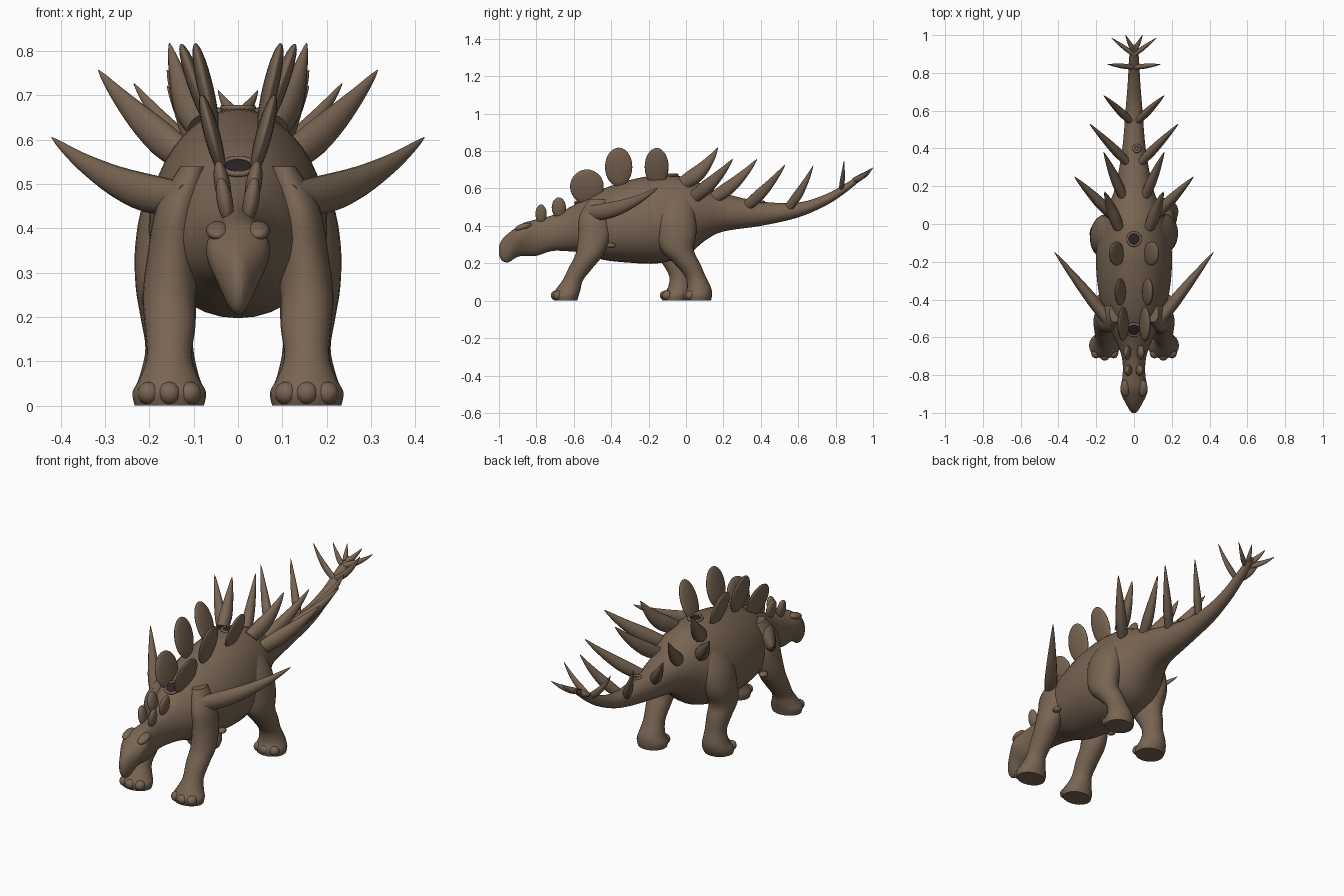
import bpy, bmesh, math
from mathutils import Vector

default_cube = bpy.data.objects.get("Cube")
if default_cube:
    bpy.data.objects.remove(default_cube, do_unlink=True)


def make_material(name, colour):
    mat = bpy.data.materials.new(name)
    mat.use_nodes = True
    mat.diffuse_color = colour
    shader = mat.node_tree.nodes["Principled BSDF"]
    shader.inputs["Base Color"].default_value = colour
    shader.inputs["Roughness"].default_value = 0.8
    return mat


HIDE = make_material("brown hide", (0.19, 0.13, 0.085, 1))
HOLLOW = make_material("dark hollow", (0.025, 0.018, 0.022, 1))
X, Y, Z = Vector((1, 0, 0)), Vector((0, 1, 0)), Vector((0, 0, 1))


def finish(obj, name, mat=HIDE):
    obj.name = name
    obj.data.materials.clear()
    obj.data.materials.append(mat)
    bpy.ops.object.select_all(action="DESELECT")
    obj.select_set(True)
    bpy.context.view_layer.objects.active = obj
    bpy.ops.object.shade_smooth_by_angle(angle=math.radians(50))
    return obj


def smooth_rows(rows, steps):
    """Catmull-Rom interpolation of rows of numbers."""
    out = []
    for i in range(len(rows) - 1):
        a, b, c, d = (rows[min(max(i + k, 0), len(rows) - 1)] for k in (-1, 0, 1, 2))
        for s in range(steps):
            t = s / steps
            out.append([q + t * (r - p) / 2 + t * t * (p - 2.5 * q + 2 * r - w / 2)
                        + t ** 3 * (1.5 * (q - r) + (w - p) / 2)
                        for p, q, r, w in zip(a, b, c, d)])
    out.append(list(rows[-1]))
    return out


def loft(name, rows, u, v, sides=24, steps=4):
    """Skin rings; each row is x, y, z, radius along u, radius along v, egg shape."""
    bm = bmesh.new()
    rings = []
    for x, y, z, ru, rv, egg in smooth_rows(rows, steps):
        ring = []
        for k in range(sides):
            a = math.tau * k / sides
            wide = ru * math.cos(a) * (1 + egg * math.sin(a))
            ring.append(bm.verts.new(Vector((x, y, z)) + u * wide + v * rv * math.sin(a)))
        rings.append(ring)
    for low, high in zip(rings, rings[1:]):
        for k in range(sides):
            n = (k + 1) % sides
            bm.faces.new((low[k], low[n], high[n], high[k]))
    bm.faces.new(rings[0])
    bm.faces.new(rings[-1])
    bmesh.ops.recalc_face_normals(bm, faces=bm.faces)
    mesh = bpy.data.meshes.new(name)
    bm.to_mesh(mesh)
    bm.free()
    obj = bpy.data.objects.new(name, mesh)
    bpy.context.collection.objects.link(obj)
    return finish(obj, name)


def ellipsoid(name, centre, size, rotation=(0, 0, 0), mat=HIDE):
    bpy.ops.mesh.primitive_uv_sphere_add(segments=24, ring_count=14, location=centre,
                                         rotation=rotation)
    bpy.context.object.scale = size
    return finish(bpy.context.object, name, mat)


def spike(name, base, tip, radius, sag=0.0, flat=1.0):
    """Tapered horn that droops in the middle."""
    base, tip = Vector(base), Vector(tip)
    axis = (tip - base).normalized()
    u = axis.cross(Z).normalized()
    v = u.cross(axis)
    rows = []
    for t, r in ((0, 0.9), (0.25, 1), (0.5, 0.8), (0.75, 0.48), (0.93, 0.2), (1, 0.03)):
        c = base.lerp(tip, t) - v * sag * 4 * t * (1 - t)
        rows.append((*c, radius * r * flat, radius * r, 0))
    loft(name, rows, u, v, sides=14, steps=3)


# Head, trunk and tail in one skin: y, top, bottom, half width, egg
PROFILE = [
    (-1, .29, .245, .01, 0), (-.985, .325, .215, .024, .1), (-.95, .36, .205, .042, .3),
    (-.91, .39, .23, .06, .4), (-.87, .415, .24, .068, .35), (-.8, .435, .24, .06, .1),
    (-.72, .455, .265, .062, 0), (-.64, .49, .265, .085, 0), (-.55, .54, .255, .13, -.1),
    (-.45, .595, .22, .168, -.1), (-.3, .645, .203, .195, -.1), (-.15, .67, .2, .2, -.1),
    (0, .66, .24, .178, -.1), (.1, .615, .32, .135, 0), (.2, .575, .37, .098, 0),
    (.4, .53, .4, .062, 0), (.6, .525, .445, .045, 0), (.75, .57, .51, .033, 0),
    (.85, .625, .575, .028, 0), (.93, .672, .64, .02, 0), (.95, .675, .655, .008, 0)]
loft("body", [(0, y, (t + b) / 2, w, (t - b) / 2, e) for y, t, b, w, e in PROFILE],
     X, Z, sides=36)

# Legs from sole to hip: x, y, z, half width, half depth
FRONT_LEG = [
    (.155, -.643, 0, .078, .062), (.155, -.643, .03, .083, .07), (.155, -.63, .06, .068, .066),
    (.155, -.605, .11, .051, .055), (.153, -.56, .18, .057, .065), (.155, -.515, .25, .06, .075),
    (.148, -.49, .35, .055, .085), (.135, -.49, .45, .048, .08), (.1, -.47, .54, .03, .05)]
HIND_LEG = [
    (.155, .065, 0, .075, .068), (.155, .065, .03, .08, .074), (.155, .07, .07, .066, .064),
    (.155, .05, .13, .054, .055), (.16, .005, .2, .06, .07), (.165, -.045, .27, .066, .087),
    (.16, -.05, .36, .072, .105), (.142, -.055, .46, .07, .105), (.1, -.05, .56, .05, .08),
    (.07, -.04, .61, .02, .04)]


def leg(name, rows, side, stride=0.0):
    """Leg whose foot is swung along y by the stride."""
    def swing(z):
        return stride * max(0, 1 - z / 0.4)
    loft(name, [(side * x, y + swing(z), z, w, d, 0) for x, y, z, w, d in rows], X, Y)
    foot_x, foot_y = rows[0][0] * side, rows[0][1] + stride
    for i in (-1, 0, 1):
        ellipsoid(name + "_toe", (foot_x + i * 0.046, foot_y - 0.052 + abs(i) * 0.012, 0.028),
                  (0.026, 0.028, 0.026))


# Paired spikes: name, base, tip, radius, sag
SPIKES = [
    ("shoulder_spike", (.12, -.53, .465), (.42, -.15, .605), .044, .03),
    ("hip_spike", (.085, -.01, .63), (.155, .17, .818), .043, .02),
    ("flank_spike", (.12, .05, .56), (.315, .25, .757), .04, .012),
    ("rump_spike", (.06, .15, .55), (.16, .38, .757), .037, .015),
    ("tail_spike", (.04, .33, .51), (.235, .53, .727), .033, .012),
    ("rear_tail_spike", (.025, .55, .5), (.16, .68, .722), .028, .012),
    ("tail_side_spike", (.01, .83, .6), (.14, .845, .75), .018, .012),
    ("outer_tail_prong", (.005, .9, .645), (.12, .985, .705), .017, .01),
    ("inner_tail_prong", (.005, .92, .655), (.045, 1, .712), .016, .006)]

# Paired back plates: name, centre, half depth, half height, lean in degrees
PLATES = [
    ("neck_plate_front", (.03, -.775, .463), .03, .052, 10),
    ("neck_plate_rear", (.035, -.68, .498), .038, .055, 10),
    ("shoulder_plate", (.058, -.53, .61), .09, .095, 15),
    ("back_plate", (.073, -.36, .715), .073, .106, 13),
    ("hip_plate", (.092, -.157, .715), .064, .108, 20)]

for side, label in ((1, "left"), (-1, "right")):
    leg(label + "_front_leg", FRONT_LEG, side)
    leg(label + "_hind_leg", HIND_LEG, side, 0 if side > 0 else -0.125)
    for name, base, tip, radius, sag in SPIKES:
        spike(f"{label}_{name}", (base[0] * side, *base[1:]), (tip[0] * side, *tip[1:]),
              radius, sag, 0.75)
    for name, (x, y, z), deep, high, lean in PLATES:
        ellipsoid(f"{label}_{name}", (x * side, y, z), (0.018, deep, high),
                  (0, math.radians(lean) * side, 0))
    # Brow ridge and elbow nub
    ellipsoid(label + "_brow", (.046 * side, -.87, .395), (.026, .045, .018), (.3, 0, 0))
    ellipsoid(label + "_flank_nub", (.185 * side, -.4, .295), (.02, .024, .014))

# Raised sockets with dark hollows along the spine
for name, centre, radius, tilt in (("hip_socket", (0, -.08, .672), .034, 0),
                                   ("neck_socket", (0, -.56, .54), .036, .5),
                                   ("tail_socket", (.015, .4, .53), .017, -.15)):
    bpy.ops.mesh.primitive_torus_add(location=centre, rotation=(tilt, 0, 0), major_radius=radius,
                                     minor_radius=0.007, major_segments=24, minor_segments=8)
    finish(bpy.context.object, name + "_rim")
    if radius > 0.02:
        ellipsoid(name + "_hollow", centre, (radius, radius, 0.004), (tilt, 0, 0), HOLLOW)
